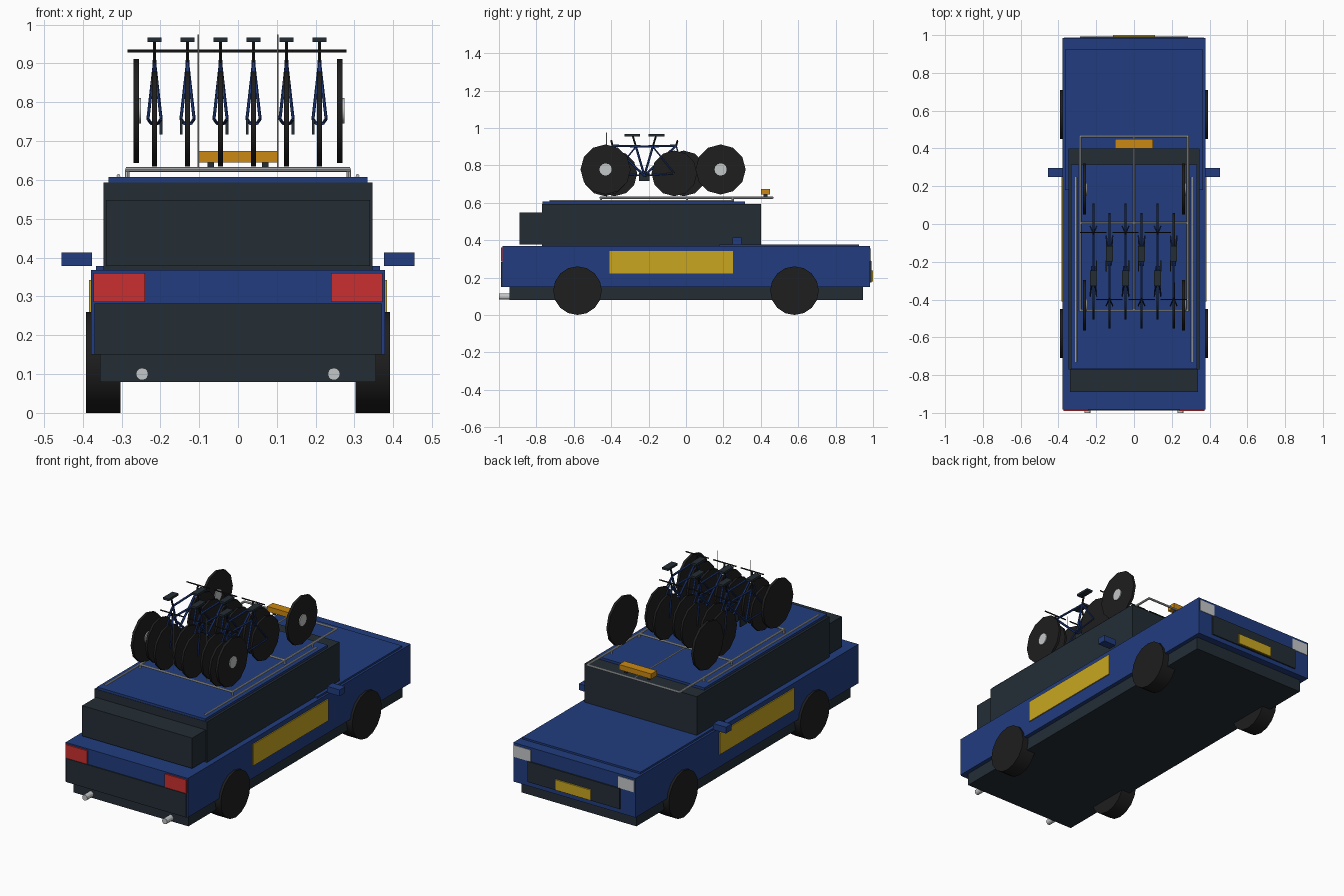
import bpy
import math
from mathutils import Vector

old = bpy.data.objects.get("Cube")
if old:
    bpy.data.objects.remove(old, do_unlink=True)


def material(name, r, g, b):
    m = bpy.data.materials.new(name)
    m.use_nodes = True
    m.diffuse_color = (r, g, b, 1)
    m.node_tree.nodes["Principled BSDF"].inputs["Base Color"].default_value = (r, g, b, 1)
    return m


BLUE = material("body blue", 0.015, 0.045, 0.21)
DARK = material("dark slate", 0.017, 0.027, 0.036)
BLACK = material("tyre black", 0.013, 0.013, 0.013)
YELLOW = material("panel yellow", 0.58, 0.38, 0.015)
RED = material("lamp red", 0.6, 0.028, 0.028)
ORANGE = material("beacon orange", 0.6, 0.25, 0.006)
SILVER = material("silver", 0.55, 0.57, 0.58)


def finish(name, mat):
    ob = bpy.context.object
    ob.name = name
    ob.data.materials.append(mat)
    return ob


def box(name, mat, x, y, z):
    """Box from (min, max) ranges on each axis."""
    bpy.ops.mesh.primitive_cube_add(size=1, location=[(a + b) / 2 for a, b in (x, y, z)])
    ob = finish(name, mat)
    ob.scale = [b - a for a, b in (x, y, z)]
    bpy.ops.object.transform_apply(location=False, rotation=False)
    return ob


def rod(name, mat, a, b, r, sides=8):
    """Cylinder between two points."""
    a, b = Vector(a), Vector(b)
    bpy.ops.mesh.primitive_cylinder_add(vertices=sides, radius=r, depth=(b - a).length,
                                        location=(a + b) / 2)
    ob = finish(name, mat)
    ob.rotation_euler = (b - a).to_track_quat('Z', 'Y').to_euler()
    return ob


def disc(name, mat, x, y, z, r, width, sides=12):
    """Wheel with its axle along x."""
    ob = rod(name, mat, (x - width / 2, y, z), (x + width / 2, y, z), r, sides)
    bpy.ops.object.shade_smooth_by_angle(angle=math.radians(35))
    return ob


def wide(half):
    return (-half, half)


# Car shell
box("underbody", DARK, wide(0.355), (-0.945, 0.945), (0.08, 0.15))
box("body", BLUE, wide(0.378), (-0.982, 0.985), (0.15, 0.368))
box("hood", BLUE, wide(0.366), (0.18, 0.925), (0.368, 0.378))
box("cabin", DARK, wide(0.347), (-0.77, 0.40), (0.368, 0.594))
box("rear_window", DARK, wide(0.34), (-0.89, -0.77), (0.378, 0.548))
box("roof", BLUE, wide(0.334), (-0.768, 0.315), (0.582, 0.607))

# Tail end and nose
box("tail_panel", DARK, wide(0.37), (-0.988, -0.98), (0.15, 0.282))
box("grille", DARK, wide(0.285), (0.983, 0.992), (0.175, 0.29))
box("number_plate", YELLOW, wide(0.11), (0.991, 1.0), (0.18, 0.238))

# Paired car parts
for side, s in (("right", -1), ("left", 1)):
    def span(a, b):
        return sorted((a * s, b * s))
    box(side + "_tail_lamp", RED, span(0.24, 0.372), (-0.99, -0.981), (0.285, 0.36))
    box(side + "_headlamp", SILVER, span(0.27, 0.37), (0.984, 0.988), (0.29, 0.355))
    box(side + "_side_panel", YELLOW, span(0.376, 0.384), (-0.41, 0.25), (0.222, 0.342))
    box(side + "_mirror", BLUE, span(0.376, 0.455), (0.248, 0.297), (0.378, 0.413))
    rod(side + "_exhaust", SILVER, (0.247 * s, -1.0, 0.1), (0.247 * s, -0.94, 0.1), 0.016, 12)
    rod(side + "_roof_rail", SILVER, (0.308 * s, -0.73, 0.61), (0.308 * s, 0.25, 0.61), 0.005)
    for end, y in (("rear", -0.58), ("front", 0.58)):
        disc(f"{side}_{end}_wheel", BLACK, 0.347 * s, y, 0.13, 0.13, 0.088, 16)

    # Rack sides, feet and mast on this side
    rod(side + "_rack_bar", SILVER, (0.285 * s, -0.46, 0.627), (0.285 * s, 0.465, 0.627), 0.006)
    for y in (-0.455, 0.005, 0.25):
        rod(side + "_rack_foot", SILVER, (0.285 * s, y, 0.6), (0.285 * s, y, 0.627), 0.006)
    rod(side + "_mast", SILVER, (0.102 * s, -0.425, 0.627), (0.102 * s, -0.425, 0.975), 0.002)

    # Spare wheels standing on the rack, hubs on the same face
    for y in (-0.43, 0.185):
        disc(side + "_spare_wheel", BLACK, 0.262 * s, y, 0.778, 0.134, 0.014)
        disc(side + "_spare_hub", SILVER, 0.262 * s + 0.009, y, 0.778, 0.033, 0.006)

# Rack cross bars and beacon
for y in (-0.458, 0.005, 0.464):
    rod("rack_cross_bar", SILVER, (-0.288, y, 0.627), (0.288, y, 0.627), 0.006)
rod("rack_spine", SILVER, (0, -0.458, 0.627), (0, 0.464, 0.627), 0.004)
box("beacon_bar", ORANGE, wide(0.1), (0.4, 0.45), (0.645, 0.674))
for x in (-0.07, 0.07):
    box("beacon_foot", DARK, (x - 0.008, x + 0.008), (0.415, 0.435), (0.627, 0.646))


def bicycle(x, d):
    """Bicycle centred on x, heading along y in direction d."""
    def p(off, y, z):
        return (x + off * d, -0.2225 + y * d, z)

    axle = 0.757
    front, rear, crank = 0.21, -0.16, 0.0
    for name, y in (("front", front), ("rear", rear)):
        _, wy, wz = p(0, y, axle)
        disc(f"bicycle_{name}_wheel", BLACK, x, wy, wz, 0.122, 0.012)

    # Frame triangle
    seat, head, low = p(0, -0.045, 0.9), p(0, 0.17, 0.905), p(0, crank, 0.745)
    for name, a, b in (("top_tube", seat, head), ("down_tube", head, low),
                       ("seat_tube", seat, low)):
        rod("bicycle_" + name, BLUE, a, b, 0.006, 6)
    # Forks and stays straddle the wheels
    for o in (-0.017, 0.017):
        rod("bicycle_fork", BLUE, head, p(o, front, axle), 0.004, 6)
        rod("bicycle_seat_stay", BLUE, seat, p(o, rear, axle), 0.004, 6)
        rod("bicycle_chain_stay", BLUE, p(o / 2, crank, 0.745), p(o, rear, axle), 0.004, 6)
    # Stem, handlebar, seat post and saddle
    rod("bicycle_stem", BLACK, head, p(0, 0.177, 0.932), 0.005, 6)
    rod("bicycle_handlebar", BLACK, p(-0.07, 0.177, 0.932), p(0.07, 0.177, 0.932), 0.004, 6)
    rod("bicycle_seat_post", BLACK, seat, p(0, -0.062, 0.957), 0.005, 6)
    a, b = p(-0.018, -0.107, 0.955), p(0.018, -0.023, 0.967)
    box("bicycle_saddle", DARK, sorted((a[0], b[0])), sorted((a[1], b[1])), (a[2], b[2]))
    # Crank block
    a, b = p(0.013, -0.028, 0.717), p(0.02, 0.028, 0.76)
    box("bicycle_crank", DARK, sorted((a[0], b[0])), sorted((a[1], b[1])), (a[2], b[2]))


# Six bicycles, alternating direction
for i in range(6):
    bicycle(-0.215 + 0.085 * i, 1 if i % 2 == 0 else -1)
